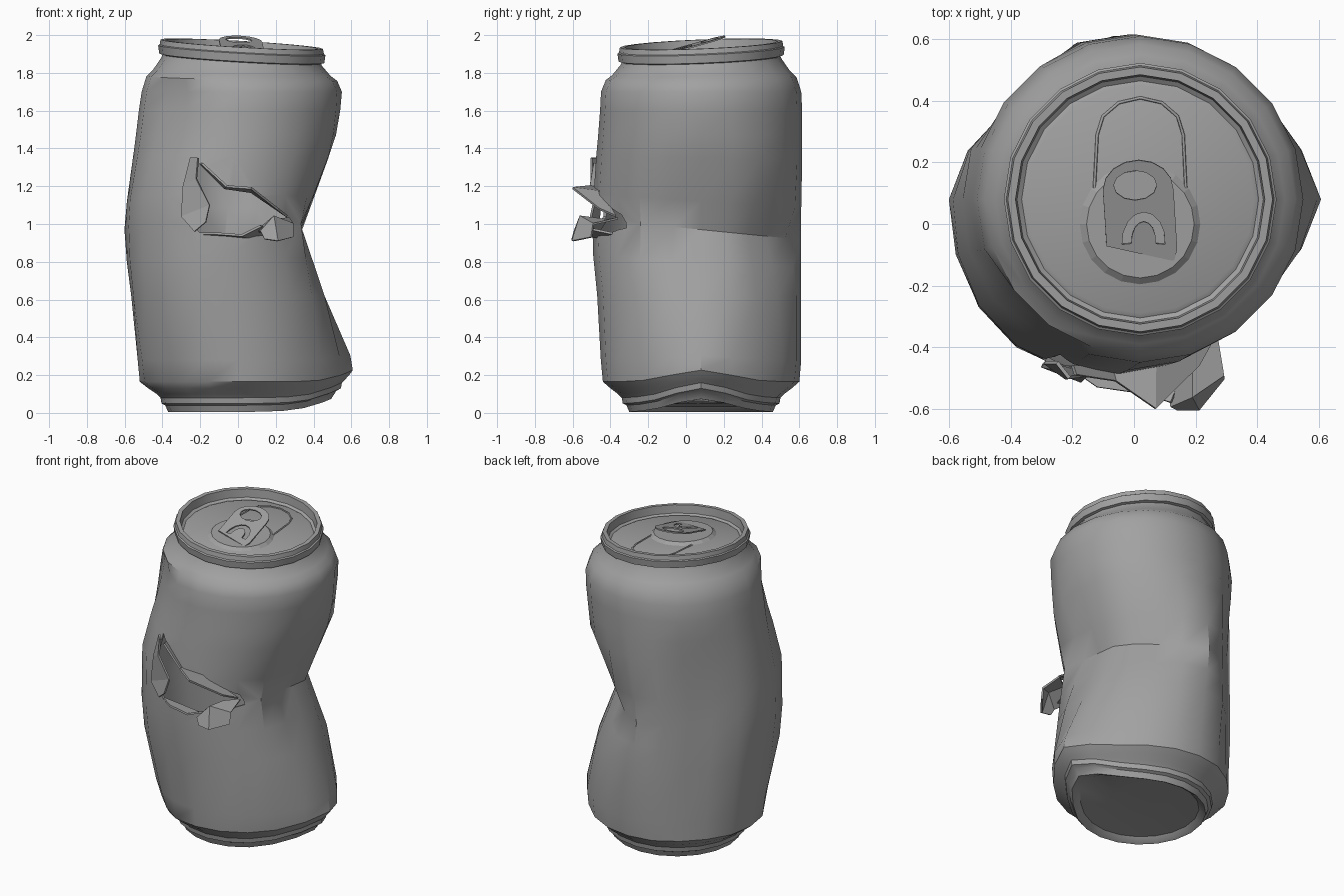
import bpy
import bmesh
from math import sin, cos, pi, exp, radians

SIDES = 20
CENTRE_Y = 0.08
LID_TILT = (0.04, 0.058)

cube = bpy.data.objects.get("Cube")
if cube:
    bpy.data.objects.remove(cube, do_unlink=True)

metal = bpy.data.materials.new("grey metal")
metal.use_nodes = True
grey = (0.36, 0.36, 0.36, 1)
metal.diffuse_color = grey
metal.node_tree.nodes["Principled BSDF"].inputs["Base Color"].default_value = grey


def add_object(name, data):
    obj = bpy.data.objects.new(name, data)
    bpy.context.collection.objects.link(obj)
    data.materials.append(metal)
    return obj


def select(obj):
    bpy.ops.object.select_all(action="DESELECT")
    obj.select_set(True)
    bpy.context.view_layer.objects.active = obj


def mesh_object(name, bm):
    bmesh.ops.recalc_face_normals(bm, faces=bm.faces)
    mesh = bpy.data.meshes.new(name)
    bm.to_mesh(mesh)
    bm.free()
    return add_object(name, mesh)


def blend(z, keys):
    """Piecewise linear value at height z."""
    if z <= keys[0][0]:
        return keys[0][1]
    for (za, a), (zb, b) in zip(keys, keys[1:]):
        if z <= zb:
            return a + (b - a) * (z - za) / (zb - za)
    return keys[-1][1]


# Dents: flat planes facing (x, y), with the allowed distance at each height
DENTS = [
    ((1, 0), [(0.28, 0.56), (0.6, 0.465), (0.97, 0.335), (1.45, 0.515), (1.71, 0.56)]),
    ((1, 1), [(0.16, 0.78), (0.53, 0.71), (0.97, 0.52), (1.35, 0.73), (1.7, 0.78)]),
    ((1, -1), [(0.3, 0.76), (0.97, 0.627), (1.45, 0.76)]),
    ((-1, 1), [(0.16, 0.71), (1.2, 0.69), (1.5, 0.73), (1.7, 0.78)]),
    ((-1, -1), [(0.16, 0.69), (0.6, 0.83), (1.05, 0.83), (1.7, 0.67)]),
]
# Crumple rules: lower bump, front and corner bulges, crease slant and lid tilt
LIFT = [(0.1, 0.08), (0.17, 0.06), (0.35, 0)]
PUSH = [(0.1, 0.12), (0.17, 0.085), (0.28, 0.065), (0.6, 0)]
BULGE = [(0.5, 0), (0.9, 0.05), (1.2, 0.03), (1.6, 0)]
CORNER = [(0.2, 0), (0.65, 0.045), (0.97, 0.01), (1.12, 0.025), (1.5, 0)]
SLANT = [(0.6, 0), (0.97, -0.1), (1.45, 0)]
TILT = [(1.7, 0), (1.87, 1)]


def crumple(z, cx, r, angle, inset):
    if 0.15 < z < 1.75:
        for (dx, dy), keys in DENTS:
            facing = dx * cos(angle) + dy * sin(angle)
            if facing > 0.01:
                r = min(r, (blend(z, keys) - cx * dx) / facing)
    r += blend(z, CORNER) * max(0, cos(angle - 1.25 * pi)) ** 6 - inset
    x = cx + r * cos(angle)
    y = r * sin(angle)
    bump = exp(-y * y / 0.05) * max(0, cos(angle)) * min(1, r / 0.4) ** 3
    x += blend(z, PUSH) * bump
    y += blend(z, BULGE) * min(0, sin(angle))
    tilt = blend(z, TILT)
    shift = blend(z, LIFT) * bump + blend(z, SLANT) * y
    return (x, y + CENTRE_Y, z + shift + tilt * (LID_TILT[0] * y - LID_TILT[1] * (x - 0.02)))


def loft(name, rings, inset=0.0):
    bm = bmesh.new()
    loops = [[bm.verts.new(crumple(*ring, 2 * pi * i / SIDES, inset)) for i in range(SIDES)]
             for ring in rings]
    for a, b in zip(loops, loops[1:]):
        for i in range(SIDES):
            j = (i + 1) % SIDES
            bm.faces.new((a[i], a[j], b[j], b[i]))
    bm.faces.new(loops[0][::-1])
    bm.faces.new(loops[-1])
    return mesh_object(name, bm)


# Rings: height, centre x, radius
base = [(0.045, 0.01, 0.2), (0.035, 0.01, 0.34), (0.012, 0.01, 0.365), (0.005, 0.01, 0.38),
        (0.04, 0.01, 0.395), (0.05, 0.01, 0.415), (0.08, 0.01, 0.42), (0.1, 0.01, 0.44),
        (0.13, 0.005, 0.48)]
wall = [(0.165, 0, 0.52), (0.28, 0, 0.53), (0.62, -0.03, 0.53), (0.8, -0.055, 0.53),
        (0.97, -0.07, 0.53), (1.12, -0.055, 0.53), (1.35, -0.02, 0.535), (1.47, -0.005, 0.535),
        (1.6, 0.01, 0.535), (1.7, 0.02, 0.53)]
top = [(1.77, 0.02, 0.505), (1.8, 0.02, 0.47), (1.86, 0.02, 0.425), (1.872, 0.02, 0.42),
       (1.877, 0.02, 0.437), (1.92, 0.02, 0.443), (1.925, 0.02, 0.435), (1.952, 0.02, 0.43),
       (1.952, 0.02, 0.405), (1.9, 0.02, 0.4), (1.89, 0.02, 0.385), (1.897, 0.02, 0.37)]
body = loft("can_body", base + wall + top)
cavity = loft("cavity_cutter", wall, 0.015)

# Torn opening in the front
outline = [(-0.24, 1.35), (-0.18, 1.3), (-0.07, 1.19), (0.07, 1.17), (0.25, 1.05), (0.27, 0.98),
           (0.2, 0.96), (0.05, 0.93), (-0.2, 0.95), (-0.24, 1.0), (-0.3, 1.04), (-0.28, 1.2)]
bm = bmesh.new()
face = bm.faces.new([bm.verts.new((x, -0.8, z)) for x, z in outline])
extruded = bmesh.ops.extrude_face_region(bm, geom=[face])["geom"]
bmesh.ops.translate(bm, vec=(0, 0.7, 0),
                    verts=[v for v in extruded if isinstance(v, bmesh.types.BMVert)])
tear = mesh_object("tear_cutter", bm)

for cutter in (cavity, tear):
    cutter.hide_render = True
    cut = body.modifiers.new("cut", "BOOLEAN")
    cut.operation = "DIFFERENCE"
    cut.solver = "EXACT"
    cut.object = cutter
    select(body)
    bpy.ops.object.modifier_apply(modifier=cut.name)
    bpy.data.objects.remove(cutter, do_unlink=True)
select(body)
bpy.ops.object.shade_smooth_by_angle(angle=radians(35))


# Bent metal flaps around the tear
def flap(name, *rows):
    bm = bmesh.new()
    rows = [[bm.verts.new(p) for p in row] for row in rows]
    for a, b in zip(rows, rows[1:]):
        for i in range(len(a) - 1):
            bm.faces.new((a[i], a[i + 1], b[i + 1], b[i]))
    obj = mesh_object(name, bm)
    solid = obj.modifiers.new("thickness", "SOLIDIFY")
    solid.thickness = 0.012
    solid.offset = 0


flap("upper_flap",
     [(-0.2, -0.46, 1.32), (-0.07, -0.47, 1.19), (0.07, -0.45, 1.17), (0.26, -0.37, 1.04)],
     [(-0.19, -0.49, 1.32), (-0.06, -0.51, 1.2), (0.07, -0.6, 1.19), (0.21, -0.46, 1.08)])
flap("left_flap",
     [(-0.25, -0.45, 1.35), (-0.29, -0.45, 1.2), (-0.3, -0.46, 1.04), (-0.23, -0.48, 0.96)],
     [(-0.21, -0.5, 1.35), (-0.22, -0.5, 1.24), (-0.15, -0.49, 1.1), (-0.17, -0.51, 1.01)])
flap("lower_flap",
     [(-0.22, -0.46, 0.95), (0.05, -0.47, 0.93), (0.2, -0.39, 0.95)],
     [(-0.12, -0.53, 0.95), (0.02, -0.55, 0.94), (0.12, -0.58, 0.99)])
flap("right_curl",
     [(0.1, -0.46, 0.96), (0.19, -0.42, 1.02), (0.27, -0.36, 1.03)],
     [(0.12, -0.59, 0.96), (0.19, -0.56, 1.04), (0.29, -0.49, 1.0)],
     [(0.14, -0.6, 0.92), (0.21, -0.6, 0.91), (0.29, -0.5, 0.93)])


# Lid parts follow the tilt of the lid
def on_lid(obj, x, y, height, pitch=0.0):
    z = 1.897 + LID_TILT[0] * (y - CENTRE_Y) - LID_TILT[1] * (x - 0.02)
    obj.location = (x, y, z + height)
    obj.rotation_euler = (LID_TILT[0] + pitch, LID_TILT[1], 0)


def curve_object(name, splines, cyclic, **settings):
    curve = bpy.data.curves.new(name, "CURVE")
    curve.dimensions = "2D" if cyclic else "3D"
    for points in splines:
        spline = curve.splines.new("POLY")
        spline.points.add(len(points) - 1)
        for point, (x, y) in zip(spline.points, points):
            point.co = (x, y, 0, 1)
        spline.use_cyclic_u = cyclic
    for key, value in settings.items():
        setattr(curve, key, value)
    select(add_object(name, curve))
    bpy.ops.object.convert(target="MESH")
    return bpy.context.object


def arc(cx, cy, rx, ry, start, end, steps):
    return [(cx + rx * cos(radians(start + (end - start) * i / steps)),
             cy + ry * sin(radians(start + (end - start) * i / steps))) for i in range(steps + 1)]


# Raised dish under the tab
bpy.ops.mesh.primitive_cone_add(vertices=SIDES, radius1=0.2, radius2=0.175, depth=0.02)
dish = bpy.context.object
dish.name = "tab_dish"
dish.data.materials.append(metal)
on_lid(dish, 0.02, 0, 0.007)

# Score line of the mouth
score = [(0.15, -0.1)] + arc(0, 0.1, 0.14, 0.12, 0, 180, 6) + [(-0.15, -0.1)]
mouth = curve_object("mouth_score", [score], False, bevel_depth=0.005, bevel_resolution=1)
on_lid(mouth, 0.02, 0.19, 0.001)

# Pull tab with finger hole and curved slot
edge = [(-0.1, 0.04), (0.12, -0.01), (0.13, 0.03)] + arc(0, 0.23, 0.115, 0.1, 0, 180, 8)
finger = arc(-0.01, 0.245, 0.07, 0.05, 0, 330, 11)
slot = arc(0.02, 0.055, 0.07, 0.1, -5, 185, 8) + arc(0.02, 0.055, 0.04, 0.068, 185, -5, 8)
tab = curve_object("pull_tab", [edge, finger, slot], True, fill_mode="BOTH", extrude=0.004)
on_lid(tab, 0.01, -0.11, 0.015, 0.23)
